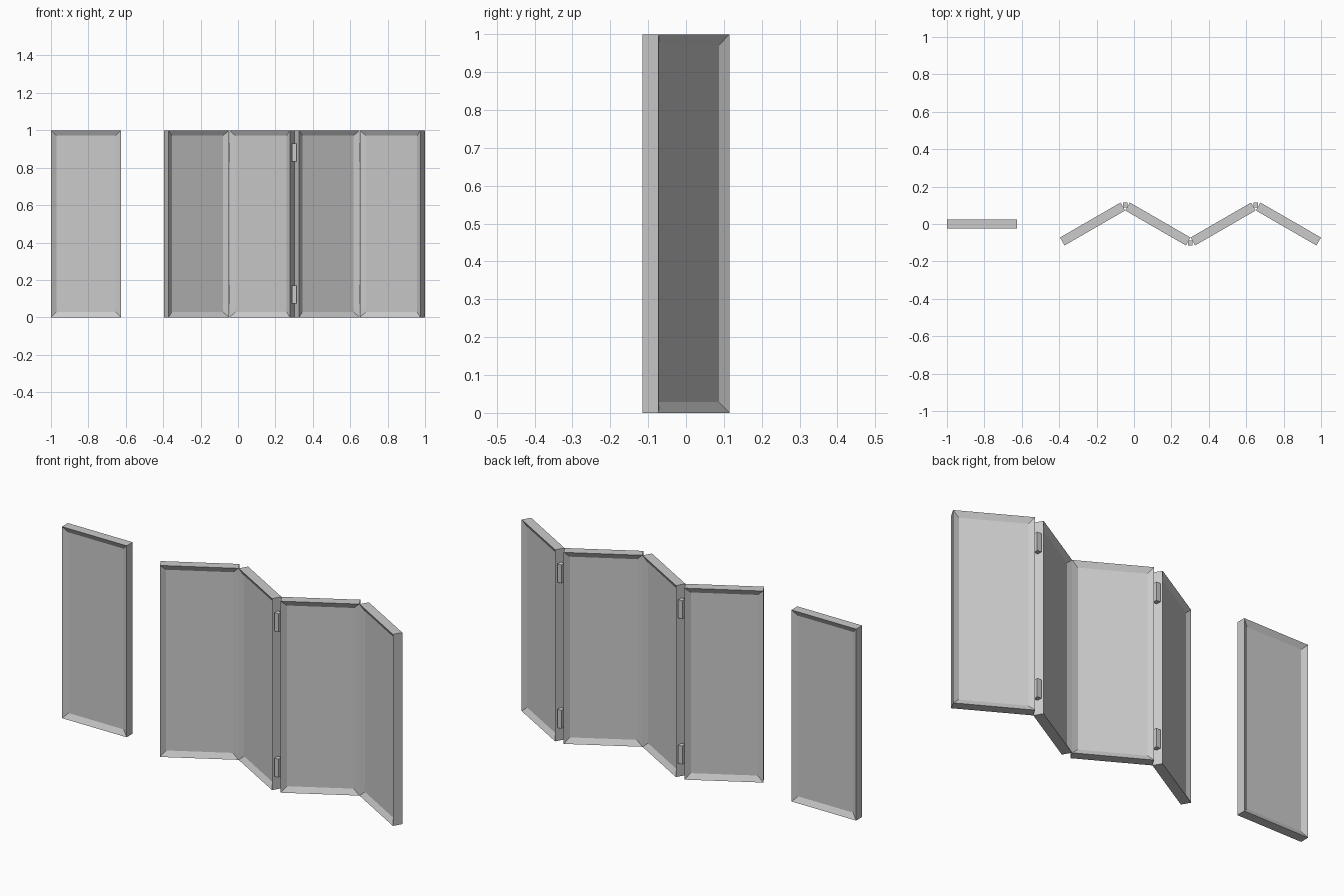
import bpy, bmesh, math
from mathutils import Matrix

if "Cube" in bpy.data.objects:
    bpy.data.objects.remove(bpy.data.objects["Cube"])

W, T, H = 0.374, 0.049, 1.0      # panel width, thickness, height
BORDER, DEPTH = 0.04, 0.015      # frame border and recess depth
ANGLE = math.radians(30)
PITCH = 0.349                    # spacing of folded panels
JOINT = 0.302                    # x of the middle joint


def add_box(name, size, loc, angle=0.0, recess=False):
    bm = bmesh.new()
    bmesh.ops.create_cube(bm, size=1, matrix=Matrix.Diagonal((*size, 1)))
    if recess:
        # sunken field on both broad faces
        bm.normal_update()
        for f in [f for f in bm.faces if abs(f.normal.y) > 0.9]:
            bmesh.ops.inset_individual(bm, faces=[f], thickness=BORDER)
            side = math.copysign(1, f.calc_center_median().y)
            for v in f.verts:
                v.co.y -= side * DEPTH
    mesh = bpy.data.meshes.new(name)
    bm.to_mesh(mesh)
    bm.free()
    obj = bpy.data.objects.new(name, mesh)
    obj.location = loc
    obj.rotation_euler.z = angle
    bpy.context.collection.objects.link(obj)
    return obj


# single flat panel
add_box("single_panel", (W, T, H), (-1 + W / 2, 0, H / 2), recess=True)

# four zigzag panels
for i in range(4):
    x = JOINT + (i - 1.5) * PITCH
    add_box(f"screen_panel_{i + 1}", (W, T, H), (x, 0, H / 2),
            ANGLE if i % 2 == 0 else -ANGLE, recess=True)

# hinge blocks in the open wedge of each joint
for i in range(3):
    side = -1 if i == 1 else 1
    for z, level in ((0.123, "lower"), (0.882, "upper")):
        add_box(f"hinge_{i + 1}_{level}", (0.024, 0.025, 0.096),
                (JOINT + (i - 1) * PITCH, side * 0.1015, z))
